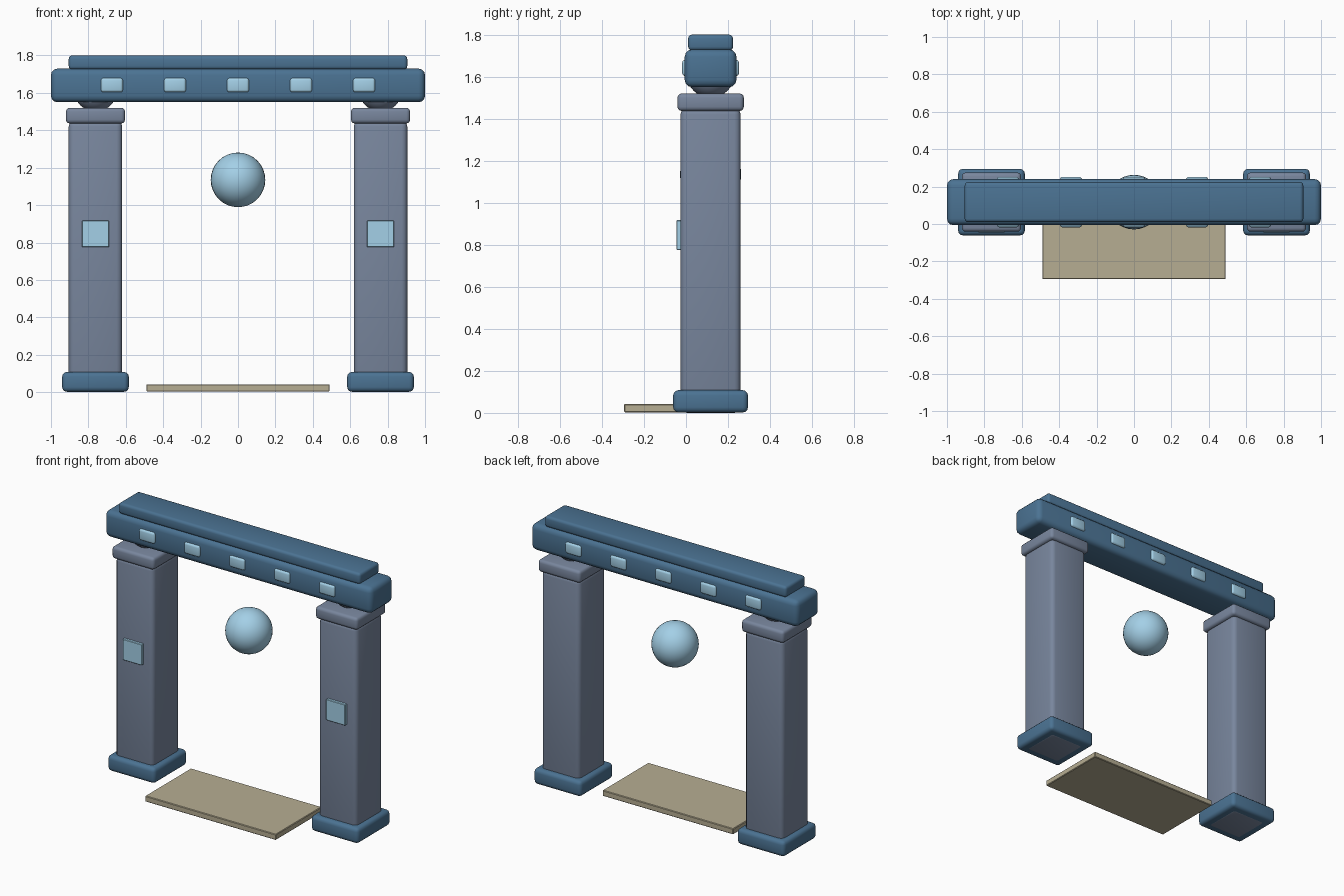
import bpy, math

if "Cube" in bpy.data.objects:
    bpy.data.objects.remove(bpy.data.objects["Cube"])

def material(name, rgb):
    m = bpy.data.materials.new(name)
    m.diffuse_color = (*rgb, 1)
    m.use_nodes = True
    m.node_tree.nodes["Principled BSDF"].inputs["Base Color"].default_value = m.diffuse_color
    return m

BLUE = material("dark_blue", (0.07, 0.17, 0.29))
STONE = material("blue_grey_stone", (0.19, 0.24, 0.34))
GLOW = material("pale_blue", (0.37, 0.63, 0.80))
SAND = material("sand", (0.47, 0.42, 0.29))
YC = 0.117  # depth centre of the gate

def finish(o, name, mat):
    o.name = name
    o.data.name = name
    o.data.materials.append(mat)
    bpy.ops.object.shade_smooth_by_angle(angle=math.radians(35))
    return o

def box(name, mat, x, y, z, bevel=0.0, segments=3):
    """Box from (min, max) ranges, with rounded edges."""
    r = (x, y, z)
    bpy.ops.mesh.primitive_cube_add(size=1, location=[(a + b) / 2 for a, b in r])
    o = bpy.context.object
    o.scale = [b - a for a, b in r]
    bpy.ops.object.transform_apply(location=False, rotation=False, scale=True)
    if bevel:
        m = o.modifiers.new("rounding", 'BEVEL')
        m.width = bevel
        m.segments = segments
        bpy.ops.object.modifier_apply(modifier=m.name)
    return finish(o, name, mat)

def ball(name, mat, loc, radius):
    bpy.ops.mesh.primitive_uv_sphere_add(segments=32, ring_count=16, radius=radius, location=loc)
    return finish(bpy.context.object, name, mat)

def span(c, half):
    return (c - half, c + half)

# Pillars with base, cap, bearing ball and front inlay
for side, s in (("left", -1), ("right", 1)):
    cx = s * 0.762
    box(f"{side}_base", BLUE, span(cx, 0.178), span(YC, 0.178), (0.002, 0.108), 0.025)
    box(f"{side}_pillar", STONE, span(cx, 0.143), span(YC, 0.143), (0.0, 1.45), 0.03)
    box(f"{side}_cap", STONE, span(cx, 0.158), span(YC, 0.158), (1.437, 1.52), 0.02)
    ball(f"{side}_bearing", STONE, (cx, YC, 1.615), 0.115)
    box(f"{side}_pillar_inlay", GLOW, span(cx, 0.072), (-0.045, 0.0), (0.775, 0.917), 0.003, 1)

# Lintel and top slab
box("lintel", BLUE, (-1, 1), span(YC, 0.123), (1.55, 1.73), 0.035)
box("top_slab", BLUE, (-0.905, 0.905), span(YC, 0.107), (1.725, 1.80), 0.018)

# Inlays running through the lintel, showing front and back
for i in range(5):
    box(f"lintel_inlay_{i + 1}", GLOW, span((i - 2) * 0.337, 0.059), span(YC, 0.135),
        (1.603, 1.68), 0.014)

# Floating orb and threshold plate
ball("orb", GLOW, (0, YC, 1.135), 0.146)
box("threshold_plate", SAND, (-0.49, 0.49), (-0.295, 0.195), (0.003, 0.042), 0.004, 1)
